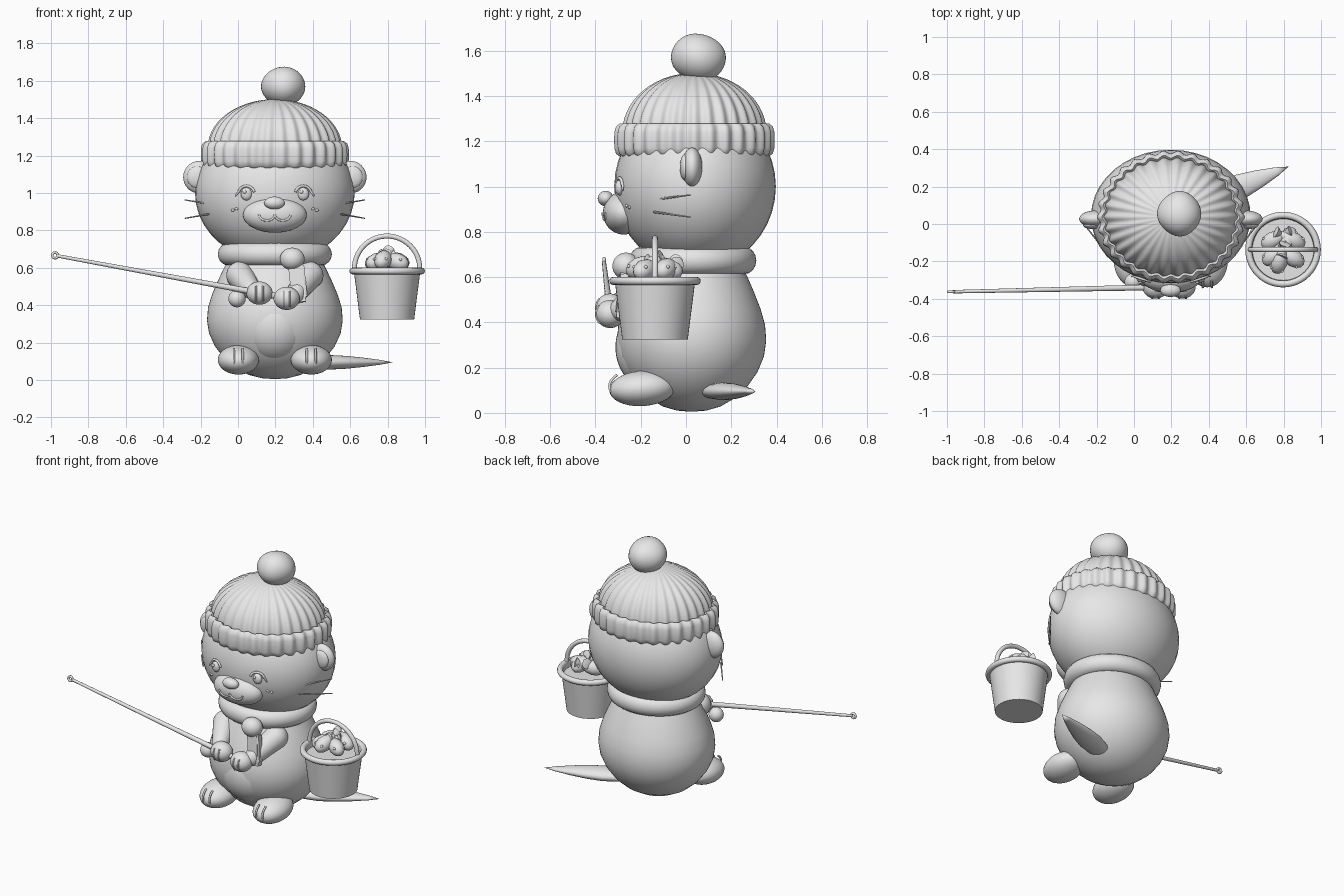
import bpy, bmesh
from math import sin, cos, pi, sqrt, radians
from mathutils import Vector, Matrix

cube = bpy.data.objects.get("Cube")
if cube:
    bpy.data.objects.remove(cube, do_unlink=True)

grey = bpy.data.materials.new("plain_grey")
grey.use_nodes = True
grey.diffuse_color = (0.8, 0.8, 0.8, 1)
grey.node_tree.nodes["Principled BSDF"].inputs["Base Color"].default_value = (0.8, 0.8, 0.8, 1)

MID = 0.197          # middle of the animal in x
SIDES = (("right", -1), ("left", 1))


def finish(name, bm, matrix=Matrix(), angle=40):
    bmesh.ops.recalc_face_normals(bm, faces=bm.faces)
    mesh = bpy.data.meshes.new(name)
    bm.to_mesh(mesh)
    bm.free()
    mesh.transform(matrix)
    mesh.materials.append(grey)
    obj = bpy.data.objects.new(name, mesh)
    bpy.context.collection.objects.link(obj)
    bpy.ops.object.select_all(action='DESELECT')
    obj.select_set(True)
    bpy.context.view_layer.objects.active = obj
    bpy.ops.object.shade_smooth_by_angle(angle=radians(angle))
    return obj


def ball(name, loc, radii, tilt=(0, 'X')):
    bm = bmesh.new()
    bmesh.ops.create_uvsphere(bm, u_segments=40, v_segments=20, radius=1)
    m = Matrix.Translation(loc) @ Matrix.Rotation(radians(tilt[0]), 4, tilt[1])
    return finish(name, bm, m @ Matrix.Diagonal((*radii, 1)))


def lathe(name, profile, matrix, segs=48, rib=None, closed=False, angle=40):
    """Spin (radius, height) points; rib(angle, radius) may ripple the radius."""
    bm = bmesh.new()
    rows = []
    for r, z in profile:
        row = []
        for i in range(segs):
            a = 2 * pi * i / segs
            rr = r + (rib(a, r) if rib else 0)
            row.append(bm.verts.new((rr * cos(a), rr * sin(a), z)))
        rows.append(row)
    for lo, hi in zip(rows, rows[1:] + rows[:1] if closed else rows[1:]):
        for i in range(segs):
            j = (i + 1) % segs
            bm.faces.new((lo[i], lo[j], hi[j], hi[i]))
    bmesh.ops.remove_doubles(bm, verts=bm.verts, dist=1e-5)
    return finish(name, bm, matrix, angle)


def upright(x, y, z=0, sx=1, sy=1):
    return Matrix.Translation((x, y, z)) @ Matrix.Diagonal((sx, sy, 1, 1))


def along(p, q):
    """Frame whose z axis runs from p to q."""
    d = Vector(q) - Vector(p)
    return Matrix.Translation(p) @ d.to_track_quat('Z', 'Y').to_matrix().to_4x4()


def limb(name, p, q, r0, r1, segs=20):
    """Round-ended tapered rod."""
    length = (Vector(q) - Vector(p)).length
    arc = [i * pi / 12 for i in range(7)]
    prof = [(r0 * sin(a), -r0 * cos(a)) for a in arc]
    prof += [(r1 * cos(a), length + r1 * sin(a)) for a in arc]
    return lathe(name, prof, along(p, q), segs)


def wire(name, points, r):
    curve = bpy.data.curves.new(name, 'CURVE')
    curve.dimensions = '3D'
    curve.bevel_depth = r
    curve.bevel_resolution = 3
    curve.use_fill_caps = True
    sp = curve.splines.new('POLY')
    sp.points.add(len(points) - 1)
    for pt, co in zip(sp.points, points):
        pt.co = (*co, 1)
    temp = bpy.data.objects.new(name + "_path", curve)
    bpy.context.collection.objects.link(temp)
    bm = bmesh.new()
    bm.from_mesh(temp.to_mesh())
    temp.to_mesh_clear()
    bpy.data.objects.remove(temp, do_unlink=True)
    return finish(name, bm)


def ring_profile(r, z, w, h, n=16):
    return [(r + w * cos(2 * pi * i / n), z + h * sin(2 * pi * i / n)) for i in range(n)]


# Pear-shaped body and belly patch
pear = [(0, .005), (.07, .01), (.14, .028), (.21, .065), (.27, .115), (.32, .18), (.352, .25), (.363, .32),
        (.357, .39), (.335, .46), (.305, .53), (.272, .6), (.24, .66), (.2, .75), (0, .8)]
lathe("body", pear, upright(MID, .025, 0, 1, .908), 64)
ball("belly", (MID, -.13, .29), (.195, .182, .2))

# Scarf with knot and hanging end
lathe("scarf", ring_profile(.248, .673, .057, .06), upright(MID, .03, 0, 1, .92), 64, closed=True)
ball("scarf_knot", (.29, -.265, .648), (.066, .06, .06))
bm = bmesh.new()
bmesh.ops.create_cube(bm, size=1)
bmesh.ops.bevel(bm, geom=bm.edges[:], offset=.12, segments=3, affect='EDGES')
finish("scarf_end", bm, Matrix.Translation((.32, -.28, .525)) @ Matrix.Rotation(radians(-6), 4, 'Y')
       @ Matrix.Rotation(radians(-6), 4, 'X') @ Matrix.Diagonal((.085, .045, .22, 1)))

# Head, muzzle, nose and mouth
HEAD, HR = Vector((MID, .04, 1.0)), (.427, .357, .37)
ball("head", HEAD, HR)
ball("muzzle", (MID, -.275, .883), (.17, .092, .095))
ball("nose", (MID - .002, -.355, .947), (.055, .035, .034))


def face_y(x, z):
    return HEAD.y - HR[1] * sqrt(max(0, 1 - ((x - MID) / HR[0]) ** 2 - ((z - HEAD.z) / HR[2]) ** 2))


def muzzle_y(x, z):
    return -.275 - .092 * sqrt(max(0, 1 - ((x - MID) / .17) ** 2 - ((z - .883) / .095) ** 2))


for side, s in SIDES:
    # Smile: one half curve per side
    mouth = [(MID + s * (.042 - .042 * cos(a)), .885 - .032 * sin(a)) for a in [i * pi / 10 for i in range(11)]]
    wire(side + "_mouth", [(x, muzzle_y(x, z), z) for x, z in mouth], .006)
    # Eye, glint, lid and lash
    ex, ez = MID + s * .152, .995
    ey = face_y(ex, ez)
    ball(side + "_eye", (ex, ey, ez), (.03, .02, .034))
    ball(side + "_eye_glint", (ex - .01, ey - .018, ez + .012), (.01, .007, .01))
    lid = [(ex + .043 * cos(a), ez + .043 * sin(a)) for a in [pi * (.08 + .084 * i) for i in range(11)]]
    wire(side + "_eyelid", [(x, face_y(x, z) - .003, z) for x, z in lid], .007)
    lx = ex + s * .04
    limb(side + "_eyelash", (lx, face_y(lx, 1.01), 1.01), (lx + s * .018, face_y(lx, .99) - .002, .985), .006, .004)
    # Freckles and whiskers
    for i, (fx, fz) in enumerate(((.205, .915), (.225, .908))):
        x = MID + s * fx
        ball(f"{side}_freckle_{i}", (x, face_y(x, fz), fz), (.01, .007, .007))
    limb(side + "_upper_whisker", (MID + s * .37, -.12, .945), (MID + s * .48, .02, .963), .005, .003, 8)
    limb(side + "_lower_whisker", (MID + s * .355, -.14, .887), (MID + s * .48, .02, .865), .005, .003, 8)
    # Ear
    ball(side + "_ear", (MID + s * .403, .027, 1.085), (.087, .045, .087))
    ball(side + "_inner_ear", (MID + s * .415, -.005, 1.085), (.055, .022, .058))
    # Foot with toe lines
    fx = MID + s * .195
    ball(side + "_foot", (fx, -.192, .108), (.11, .147, .078), (4, 'X'))
    for i in (-1, 1):
        x = fx + i * .024
        wire(f"{side}_toe_line_{i + 2}", [(x, -.192 - .146 * cos(a), .118 + .078 * sin(a))
                                        for a in [radians(d) for d in range(-32, 42, 8)]], .006)

# Arms and paws with finger lines
paws = {"right": (.115, -.335, .465), "left": (.26, -.335, .437)}
for side, s in SIDES:
    p = Vector(paws[side])
    limb(side + "_arm", (MID + s * .185, -.15, .56), p + Vector((s * .045, .05, .02)), .075, .052)
    ball(side + "_paw", p, (.07, .064, .062))
    for i in (-1, 1):
        x = p.x + i * .018
        wire(f"{side}_finger_line_{i + 2}", [(x, p.y - .062 * cos(a), p.z + .06 * sin(a))
                                           for a in [radians(d) for d in range(-45, 40, 12)]], .005)

# Tail: flattened leaf tapering to a point
leaf = [(0, 0), (.04, .03), (.065, .1), (.075, .2), (.066, .3), (.048, .4), (.024, .5), (0, .57)]
start = Vector((.3, .09, .095))
run = (Vector((.815, .302, .095)) - start).normalized()
flat = Matrix.Translation(start) @ Matrix((Vector((-run.y, run.x, 0)), Vector((0, 0, 1)), run)).transposed().to_4x4()
lathe("tail", leaf, flat @ Matrix.Diagonal((1, .52, 1, 1)), 32)

# Ribbed hat: dome, folded brim and bobble
RIBS = 30
dome = [(.352 * cos(a), 1.24 + .262 * sin(a)) for a in [i * pi / 28 for i in range(15)]]
lathe("hat_dome", dome, upright(MID, .037, 0, 1, .89), RIBS * 8,
      rib=lambda a, r: .022 * r * cos(RIBS * a), angle=60)
brim = [(.335, 1.17), (.342, 1.145), (.36, 1.133), (.378, 1.145), (.386, 1.17), (.387, 1.205), (.386, 1.24),
        (.378, 1.265), (.36, 1.278), (.342, 1.265), (.335, 1.24)]
lathe("hat_brim", brim, upright(MID, .037, 0, 1, .9), RIBS * 8,
      rib=lambda a, r: .009 * cos(RIBS * a), closed=True, angle=60)
bobble = ball("hat_bobble", (.24, .055, 1.57), (.117, .122, .1))
for v in bobble.data.vertices:
    d = v.co - Vector((.24, .055, 1.57))
    v.co += d * .04 * (sin(22 * d.x + 1) + cos(25 * d.y + 12 * d.z))

# Fishing rod with tip ring and reel
tip = (-.965, -.362, .664)
limb("rod", (.27, -.335, .437), tip, .017, .009)
lathe("rod_tip_ring", ring_profile(.015, 0, .007, .008, 10),
      Matrix.Translation((-.978, -.362, .667)) @ Matrix.Rotation(pi / 2, 4, 'X'), 24, closed=True)
ball("reel", (-.005, -.31, .435), (.046, .045, .046))

# Bucket: tapered pail, rolled rim, arched handle
BX, BY = .797, -.137
pail = [(0, .325), (.145, .325), (.178, .585), (.168, .585), (.164, .555), (0, .555)]
lathe("bucket", pail, upright(BX, BY), 48)
lathe("bucket_rim", ring_profile(.184, .583, .018, .018, 12), upright(BX, BY), 48, closed=True)
wire("bucket_handle", [(BX + .175 * cos(a), BY, .595 + .175 * sin(a)) for a in [i * pi / 32 for i in range(33)]], .014)

# Catch of fish: plump body, pinched waist, flared tail
fish = [(0, 0), (.022, .008), (.038, .03), (.046, .065), (.04, .1), (.022, .135), (.012, .15), (.032, .18), (0, .188)]
lay = ((-.115, .02, .045, .1, .66), (.115, .02, -.04, .095, .67), (-.105, -.075, .03, .03, .665),
       (.11, -.08, -.02, .0, .655), (-.04, -.125, .01, .03, .69), (.05, .12, .0, -.02, .665))
for i, (x0, y0, x1, y1, top) in enumerate(lay):
    p, q = Vector((BX + x0, BY + y0, .615)), Vector((BX + x1, BY + y1, top))
    frame = along(p, q)
    lathe(f"fish_{i}", fish, frame, 24)
    for s in (-1, 1):
        ball(f"fish_{i}_eye_{s + 2}", frame @ Vector((s * .03, .022, .032)), (.008, .008, .008))
